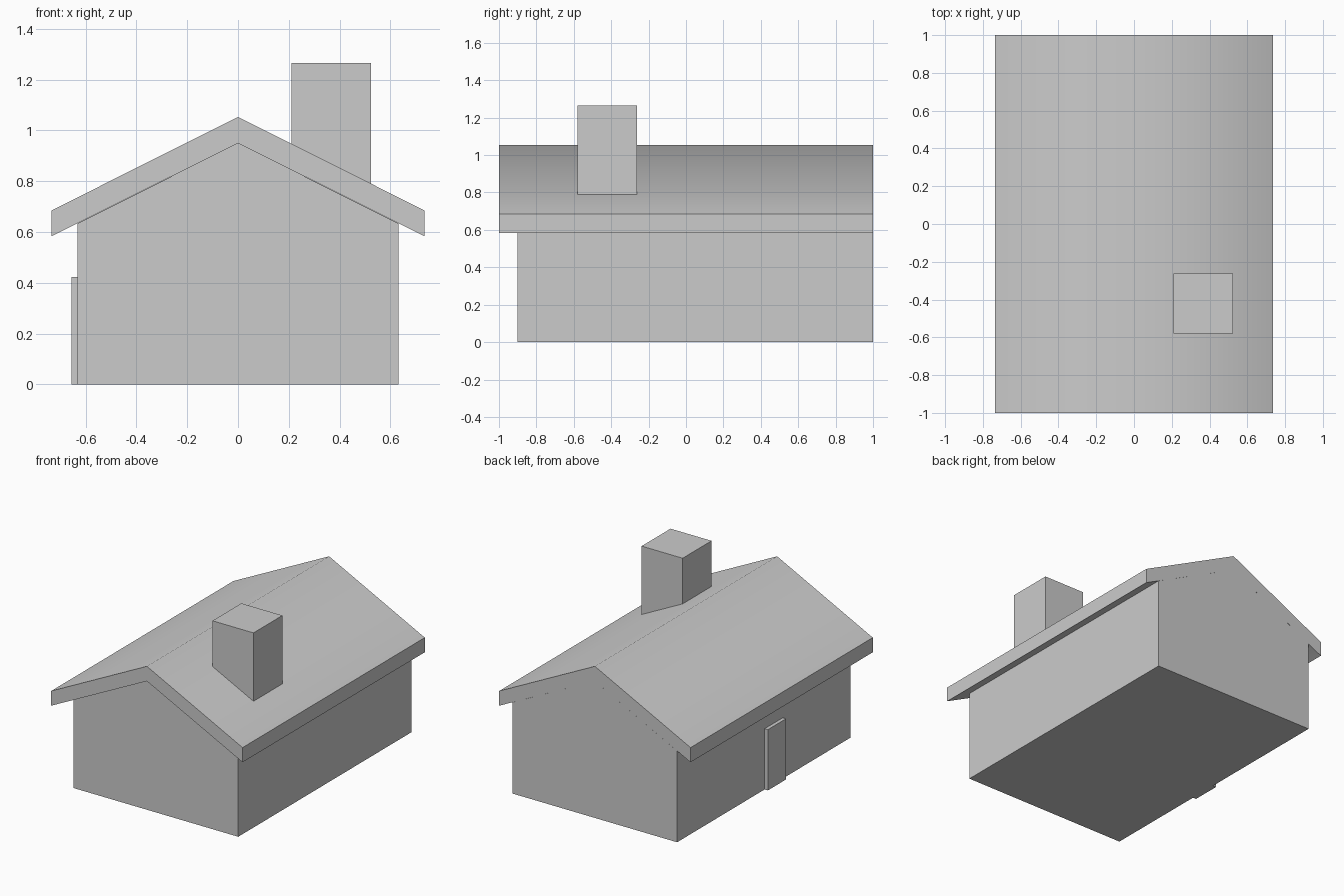
import bpy, bmesh, math

if "Cube" in bpy.data.objects:
    bpy.data.objects.remove(bpy.data.objects["Cube"])


def extrude_profile(name, profile, y0, y1):
    """Extrude an x/z outline along y."""
    bm = bmesh.new()
    face = bm.faces.new([bm.verts.new((x, y0, z)) for x, z in profile])
    moved = bmesh.ops.extrude_face_region(bm, geom=[face])["geom"]
    verts = [v for v in moved if isinstance(v, bmesh.types.BMVert)]
    bmesh.ops.translate(bm, verts=verts, vec=(0, y1 - y0, 0))
    bmesh.ops.recalc_face_normals(bm, faces=bm.faces)
    mesh = bpy.data.meshes.new(name)
    bm.to_mesh(mesh)
    bm.free()
    obj = bpy.data.objects.new(name, mesh)
    bpy.context.collection.objects.link(obj)
    return obj


def gable(half):
    """Mirror the right half of an outline to the left."""
    return half + [(-x, z) for x, z in reversed(half) if x > 0]


# Walls with a gabled top, flush with the roof at the back
extrude_profile("walls", gable([(0, 0.95), (0.632, 0.634), (0.632, 0)]), -0.9, 1.0)

# Roof slab, overhanging the sides and the front
roof = extrude_profile("roof", [
    (0, 1.053), (0.735, 0.685), (0.735, 0.583),
    (0, 0.95), (-0.735, 0.583), (-0.735, 0.685)], -1.0, 1.0)

# Softly shaded ridge, crisp eaves
bpy.context.view_layer.objects.active = roof
roof.select_set(True)
bpy.ops.object.shade_smooth_by_angle(angle=math.radians(60))

# Chimney whose foot follows the roof slope
extrude_profile("chimney", [
    (0.21, 0.948), (0.525, 0.79), (0.525, 1.265), (0.21, 1.265)], -0.58, -0.263)

# Door on the left wall
extrude_profile("door", [
    (-0.657, 0), (-0.632, 0), (-0.632, 0.422), (-0.657, 0.422)], -0.16, 0.04)
